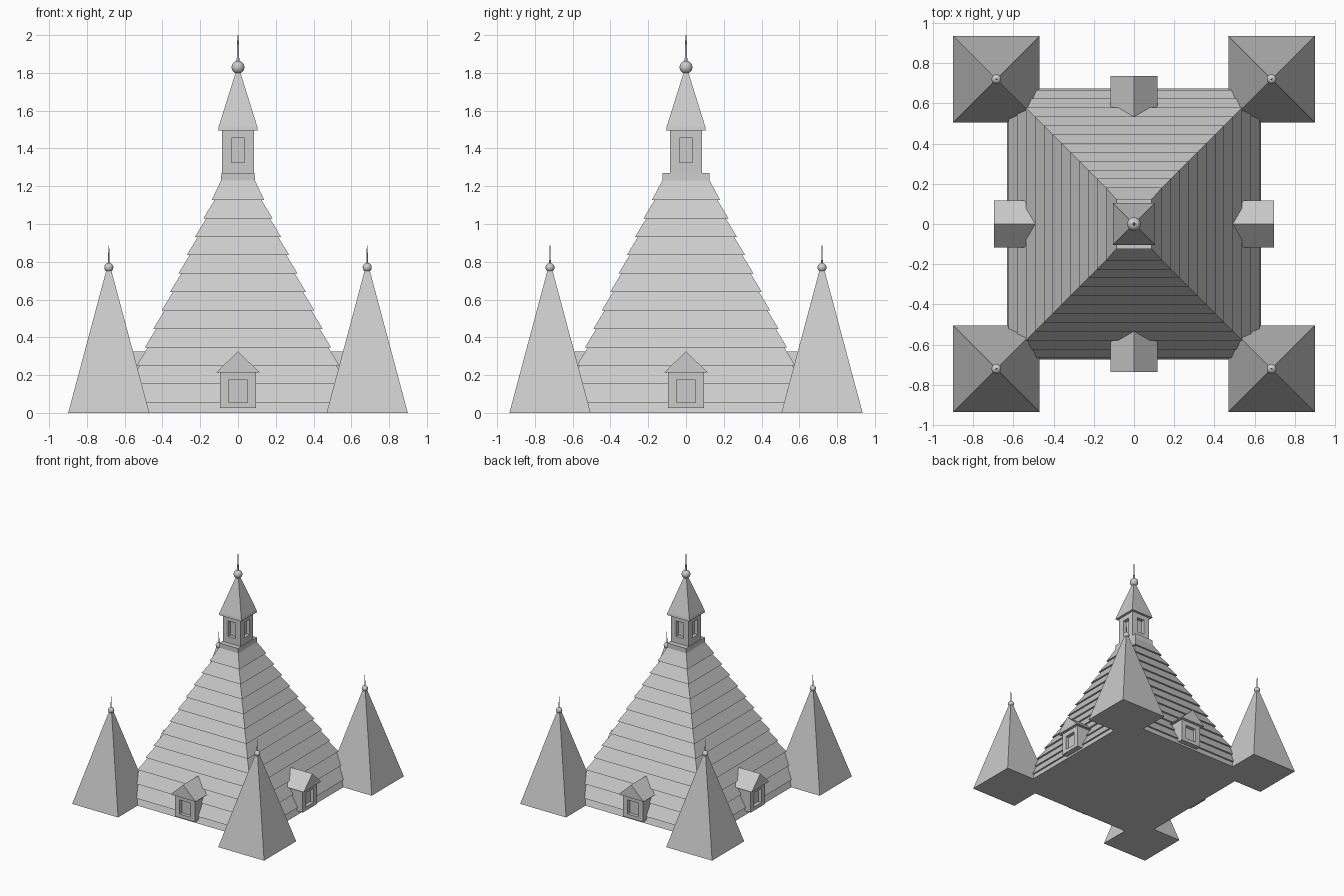
import bpy, bmesh
from math import pi
from mathutils import Vector, Matrix

cube = bpy.data.objects.get("Cube")
if cube:
    bpy.data.objects.remove(cube, do_unlink=True)

GREY = (0.6, 0.6, 0.6, 1.0)
stone = bpy.data.materials.new("plain_grey")
stone.use_nodes = True
stone.diffuse_color = GREY
stone.node_tree.nodes["Principled BSDF"].inputs["Base Color"].default_value = GREY


def add(name, bm, matrix=Matrix(), smooth=False):
    bmesh.ops.recalc_face_normals(bm, faces=bm.faces[:])
    for f in bm.faces:
        f.smooth = smooth
    mesh = bpy.data.meshes.new(name)
    bm.to_mesh(mesh)
    bm.free()
    mesh.materials.append(stone)
    mesh.transform(matrix)
    obj = bpy.data.objects.new(name, mesh)
    bpy.context.collection.objects.link(obj)
    return obj


def loft(name, rings, matrix=Matrix()):
    """Closed solid through stacked rectangles (half_x, half_y, z)."""
    bm = bmesh.new()
    loops = [[bm.verts.new((sx * hx, sy * hy, z))
              for sx, sy in ((-1, -1), (1, -1), (1, 1), (-1, 1))]
             for hx, hy, z in rings]
    for a, b in zip(loops, loops[1:]):
        for i in range(4):
            j = (i + 1) % 4
            bm.faces.new((a[i], a[j], b[j], b[i]))
    bm.faces.new(loops[0][::-1])
    bm.faces.new(loops[-1])
    return add(name, bm, matrix)


def windowed_box(name, lo, hi, sides, half_w, z0, z1, depth, matrix=Matrix()):
    """Box with a recessed window on every face whose normal is in sides."""
    lo, hi = Vector(lo), Vector(hi)
    bm = bmesh.new()
    bmesh.ops.create_cube(bm, size=1)
    for v in bm.verts:
        v.co = [(a + b) / 2 + c * (b - a) for a, b, c in zip(lo, hi, v.co)]
    bm.normal_update()
    for side in map(Vector, sides):
        face = next(f for f in bm.faces if f.normal.dot(side) > 0.9)
        across = 0 if abs(side.y) > 0.5 else 1
        bmesh.ops.inset_individual(bm, faces=[face], thickness=0.02)
        mid = face.calc_center_median()
        for v in face.verts:
            v.co[across] = half_w if v.co[across] > 0 else -half_w
            v.co.z = z1 if v.co.z > mid.z else z0
        bmesh.ops.inset_individual(bm, faces=[face], thickness=0)
        for v in face.verts:
            v.co -= side * depth
    return add(name, bm, matrix)


def finial(name, x, y, ball_z, ball_r, tip_z, rod_r):
    bm = bmesh.new()
    bmesh.ops.create_uvsphere(bm, u_segments=24, v_segments=14, radius=ball_r)
    add(name + "_ball", bm, Matrix.Translation((x, y, ball_z)), smooth=True)
    bm = bmesh.new()
    bmesh.ops.create_cone(bm, cap_ends=True, segments=12, radius1=rod_r,
                          radius2=rod_r * 0.4, depth=tip_z - ball_z)
    add(name + "_rod", bm, Matrix.Translation((x, y, (ball_z + tip_z) / 2)))


# Stepped main roof: each course slopes in, then the next one laps over it
TIERS, STEP, LAP, DEEPER = 12, 0.0442, 0.015, 0.042
rings = [(0.632, 0.632 + DEEPER, 0)]
for i in range(TIERS + 1):
    r, z = 0.625 - STEP * i, 0.055 + 0.0975 * i
    rings += [(r - LAP, r - LAP + DEEPER, z), (r, r + DEEPER, z)]
rings[-2:] = [(0.09, 0.125, 1.23)]
rings.append((0.088, 0.125, 1.27))
loft("main_roof", rings)

# Bell turret with its pointed cap
windowed_box("turret", (-0.084, -0.084, 1.25), (0.084, 0.084, 1.5),
             ((1, 0, 0), (-1, 0, 0), (0, 1, 0), (0, -1, 0)),
             0.034, 1.325, 1.455, 0.03)
loft("turret_spire", [(0.105, 0.105, 1.495), (0.102, 0.102, 1.515),
                      (0.001, 0.001, 1.84)])
finial("main_finial", 0, 0, 1.83, 0.034, 2.0, 0.008)

# Corner spires
for fb, sy in (("front", -1), ("back", 1)):
    for lr, sx in (("right", -1), ("left", 1)):
        x, y = sx * 0.684, sy * 0.72
        loft(f"{fb}_{lr}_spire", [(0.215, 0.215, 0), (0.001, 0.001, 0.8)],
             Matrix.Translation((x, y, 0)))
        finial(f"{fb}_{lr}_finial", x, y, 0.77, 0.024, 0.885, 0.005)

# Dormers, modelled facing the front and turned to each side
for k, (side, out) in enumerate((("front", 0.735), ("left", 0.697),
                                 ("back", 0.735), ("right", 0.697))):
    turn = Matrix.Rotation(k * pi / 2, 4, 'Z')
    windowed_box(f"{side}_dormer", (-0.094, 0.025 - out, 0.025),
                 (0.094, 0.22 - out, 0.217), ((0, -1, 0),),
                 0.05, 0.055, 0.175, 0.03, turn)
    bm = bmesh.new()
    ends = [[bm.verts.new((x, y, z)) for x, z in
             ((-0.117, 0.213), (0.117, 0.213), (0, 0.325))]
            for y in (-out, 0.24 - out)]
    for end in ends:
        bm.faces.new(end)
    for i in range(3):
        j = (i + 1) % 3
        bm.faces.new((ends[0][i], ends[0][j], ends[1][j], ends[1][i]))
    add(f"{side}_dormer_roof", bm, turn)
